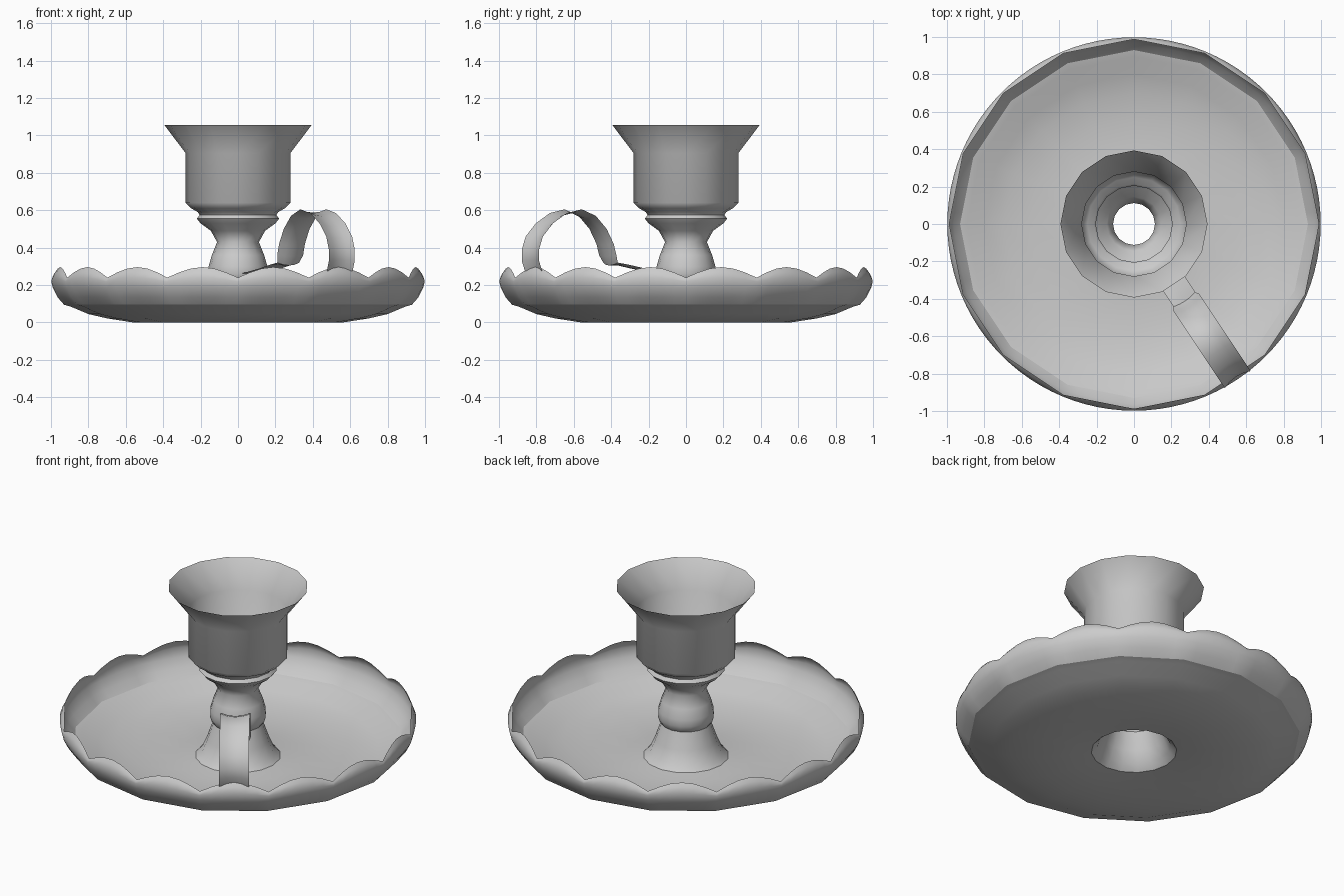
import bpy
from math import sin, cos, pi, radians
from mathutils import Vector

if "Cube" in bpy.data.objects:
    bpy.data.objects.remove(bpy.data.objects["Cube"])

SIDES = 16


def make_object(name, verts, faces, angle=50):
    mesh = bpy.data.meshes.new(name)
    mesh.from_pydata(verts, [], faces)
    mesh.update()
    obj = bpy.data.objects.new(name, mesh)
    bpy.context.collection.objects.link(obj)
    bpy.ops.object.select_all(action='DESELECT')
    obj.select_set(True)
    bpy.context.view_layer.objects.active = obj
    bpy.ops.object.shade_smooth_by_angle(angle=radians(angle))
    return obj


def grid_faces(rows, cols, closed):
    faces = []
    for i in range(rows - 1):
        for j in range(cols if closed else cols - 1):
            k = (j + 1) % cols
            faces.append((i * cols + j, i * cols + k,
                          (i + 1) * cols + k, (i + 1) * cols + j))
    return faces


def lathe(name, profile):
    verts = [(r * cos(2 * pi * j / SIDES), r * sin(2 * pi * j / SIDES), z)
             for r, z in profile for j in range(SIDES)]
    return make_object(name, verts, grid_faces(len(profile), SIDES, True))


# Hollow candle cup and turned stem, flaring into the dish floor
lathe("cup_and_stem", [
    (0.24, 0.015), (0.205, 0.05), (0.175, 0.12), (0.14, 0.22), (0.15, 0.235),
    (0.158, 0.26), (0.157, 0.30), (0.14, 0.36), (0.112, 0.43), (0.145, 0.49),
    (0.20, 0.53), (0.22, 0.555), (0.205, 0.575), (0.215, 0.59), (0.25, 0.61),
    (0.28, 0.64), (0.28, 0.905), (0.393, 1.055)])

# Shallow dish floor
lathe("dish", [
    (0.93, 0.095), (0.895, 0.085), (0.80, 0.045), (0.70, 0.022),
    (0.56, 0.0), (0.35, 0.005), (0.24, 0.015)])

# Scalloped rim: a faceted foot blending to a round wall with curled petals
STEPS = 6
COUNT = SIDES * STEPS
rim = []
# radius, valley height, extra height at petal middle, how faceted the ring is
for r, z, lift, flat in [(0.93, 0.095, 0, 1), (0.965, 0.135, 0, 0.7),
                         (0.99, 0.185, 0, 0.3), (0.998, 0.218, 0.022, 0),
                         (0.995, 0.232, 0.042, 0.5), (0.988, 0.24, 0.056, 1)]:
    for j in range(COUNT):
        t = (j % STEPS) / STEPS
        facet = cos(pi / SIDES) / cos((t - 0.5) * 2 * pi / SIDES)
        rr = r * (1 + flat * (facet - 1))
        a = 2 * pi * j / COUNT
        rim.append((rr * cos(a), rr * sin(a), z + lift * sin(pi * t)))
make_object("scalloped_rim", rim, grid_faces(6, COUNT, True))

# Looped strap handle, with a slightly dished cross-section
path = [(0.14, 0.262), (0.30, 0.287), (0.42, 0.31), (0.485, 0.32), (0.503, 0.36),
        (0.52, 0.42), (0.565, 0.50), (0.635, 0.57), (0.725, 0.605),
        (0.82, 0.585), (0.91, 0.53), (0.975, 0.46), (1.0, 0.39),
        (1.0, 0.33), (0.98, 0.275)]
out = Vector((0.555, -0.832, 0)).normalized()
side = Vector((-out.y, out.x, 0))
up = Vector((0, 0, 1))
handle = []
for i, (s, z) in enumerate(path):
    p, q = path[max(i - 1, 0)], path[min(i + 1, len(path) - 1)]
    tangent = Vector((q[0] - p[0], q[1] - p[1])).normalized()
    inward = out * tangent.y - up * tangent.x
    half = 0.07 if i < 4 else 0.083
    dip = 0.004 if i < 3 else 0.018
    for k in (-1, -0.5, 0, 0.5, 1):
        handle.append(out * s + up * z + side * (half * k) + inward * (dip * (1 - k * k)))
make_object("handle", handle, grid_faces(len(path), 5, False))
